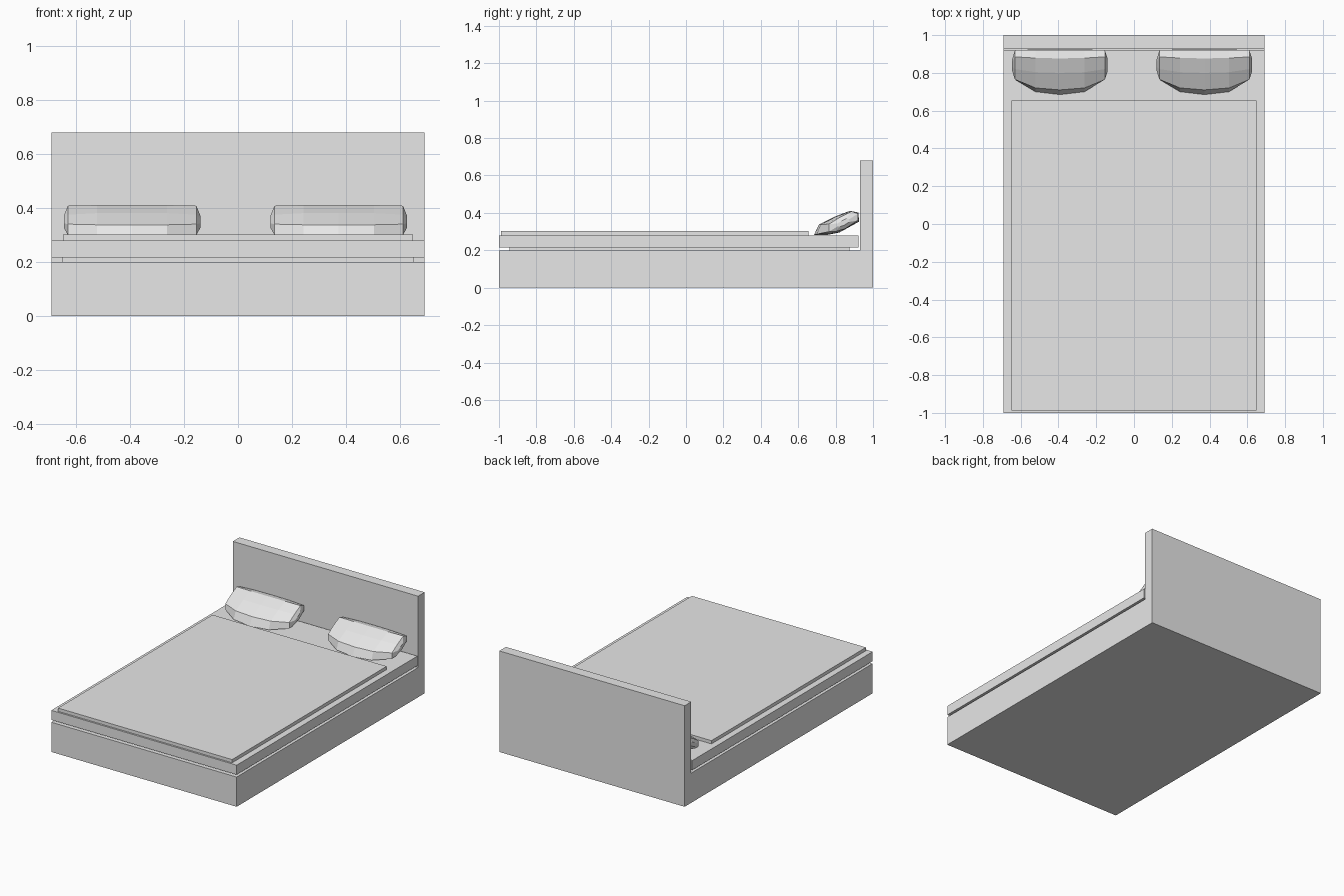
import bpy, bmesh
from mathutils import Vector

cube = bpy.data.objects.get("Cube")
if cube:
    bpy.data.objects.remove(cube, do_unlink=True)

# Single plain material
grey = bpy.data.materials.new("light_grey")
grey.use_nodes = True
colour = (0.8, 0.8, 0.8, 1)
grey.diffuse_color = colour
grey.node_tree.nodes["Principled BSDF"].inputs["Base Color"].default_value = colour


def finish(name, bm):
    bmesh.ops.recalc_face_normals(bm, faces=bm.faces)
    mesh = bpy.data.meshes.new(name)
    bm.to_mesh(mesh)
    bm.free()
    mesh.materials.append(grey)
    obj = bpy.data.objects.new(name, mesh)
    bpy.context.collection.objects.link(obj)
    return obj


def box(name, half_x, y0, y1, z0, z1):
    bm = bmesh.new()
    bmesh.ops.create_cube(bm, size=1)
    for v in bm.verts:
        v.co = (v.co.x * 2 * half_x,
                y0 + (v.co.y + 0.5) * (y1 - y0),
                z0 + (v.co.z + 0.5) * (z1 - z0))
    return finish(name, bm)


# Bed frame, mattress and cover
box("bed_base", 0.69, -1, 0.93, 0, 0.2)
box("headboard", 0.69, 0.93, 1, 0, 0.68)
box("mattress_support", 0.65, -0.945, 0.875, 0.2, 0.216)
box("mattress", 0.69, -1, 0.922, 0.216, 0.28)
box("blanket", 0.648, -0.988, 0.655, 0.28, 0.302)

# Pillow cross-sections in (y, z): full middle and slimmer end
MIDDLE = [(0.685, 0.283), (0.71, 0.337), (0.80, 0.382), (0.877, 0.411),
          (0.922, 0.402), (0.925, 0.353), (0.82, 0.295), (0.76, 0.283)]
END = [(0.765, 0.3), (0.765, 0.34), (0.82, 0.375), (0.885, 0.408),
       (0.92, 0.396), (0.92, 0.36), (0.85, 0.315), (0.80, 0.3)]
TIP_CENTRE = Vector((0.84, 0.345))


def pillow(name, x):
    bm = bmesh.new()
    rings = []
    # offset along the pillow, blend towards the end shape, scale of the section
    for dx, blend, scale in [(-0.253, 1, 0.4), (-0.238, 1, 1), (-0.13, 0.19, 1), (0, 0, 1),
                             (0.13, 0.19, 1), (0.238, 1, 1), (0.253, 1, 0.4)]:
        ring = []
        for m, e in zip(MIDDLE, END):
            p = TIP_CENTRE.lerp(Vector(m).lerp(Vector(e), blend), scale)
            ring.append(bm.verts.new((x + dx, p.x, p.y)))
        rings.append(ring)
    n = len(MIDDLE)
    for a, b in zip(rings, rings[1:]):
        for i in range(n):
            j = (i + 1) % n
            bm.faces.new((a[i], a[j], b[j], b[i]))
    bm.faces.new(rings[0])
    bm.faces.new(rings[-1])
    return finish(name, bm)


pillow("right_pillow", -0.392)
pillow("left_pillow", 0.373)
